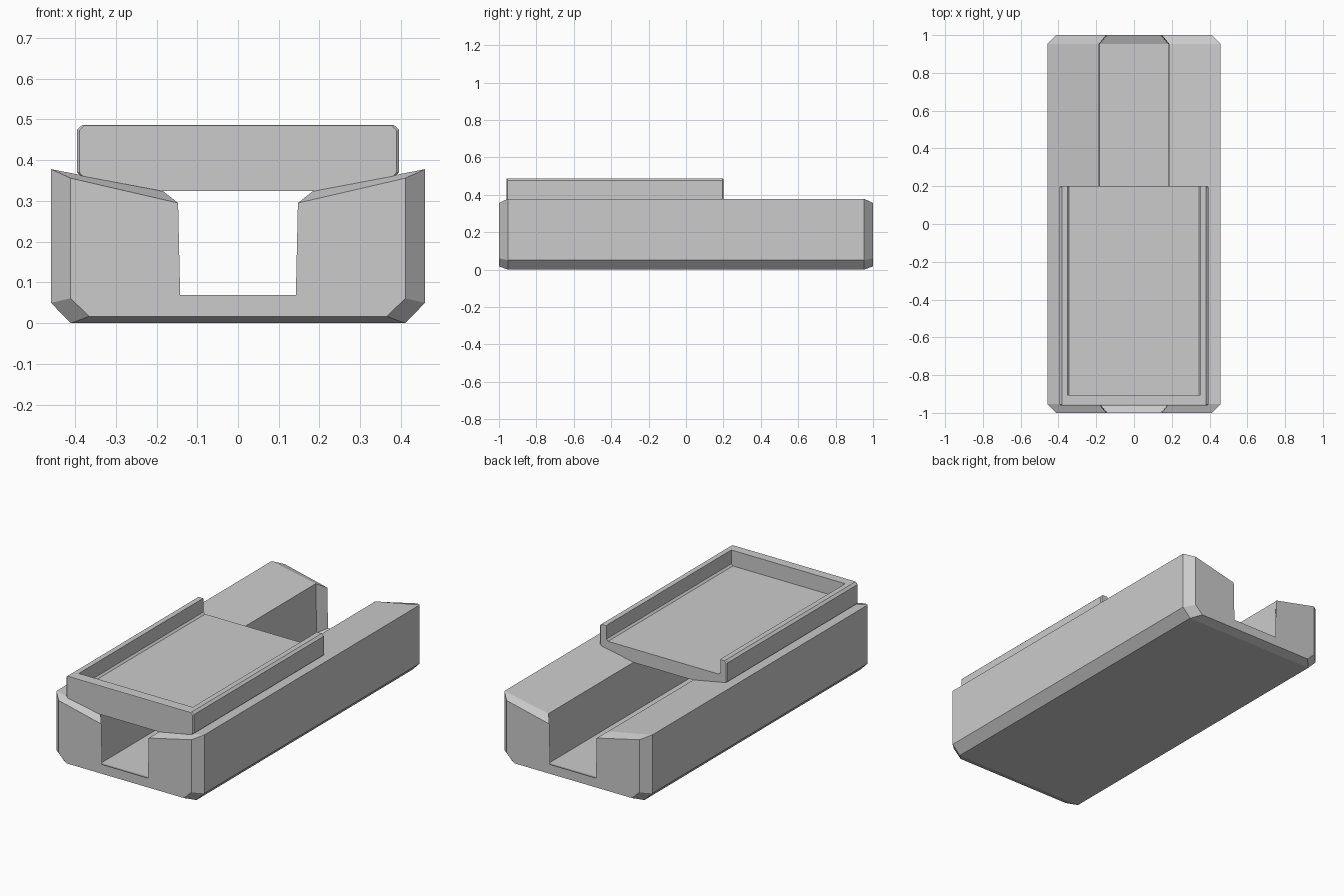
import bpy, bmesh

if "Cube" in bpy.data.objects:
    bpy.data.objects.remove(bpy.data.objects["Cube"])


def mirrored(half):
    """Close a half profile (x > 0, listed bottom to top) across x = 0."""
    return half + [(-x, z) for x, z in reversed(half)]


def loft(name, sections):
    """Skin a list of (y, profile) sections and cap both ends."""
    bm = bmesh.new()
    rings = [[bm.verts.new((x, y, z)) for x, z in prof] for y, prof in sections]
    n = len(rings[0])
    for a, b in zip(rings, rings[1:]):
        for i in range(n):
            j = (i + 1) % n
            bm.faces.new((a[i], a[j], b[j], b[i]))
    bm.faces.new(rings[0])
    bm.faces.new(rings[-1])
    bmesh.ops.recalc_face_normals(bm, faces=bm.faces)
    mesh = bpy.data.meshes.new(name)
    bm.to_mesh(mesh)
    bm.free()
    obj = bpy.data.objects.new(name, mesh)
    bpy.context.collection.objects.link(obj)
    return obj


# Channelled base: full section along the body, smaller section at both ends
body = mirrored([(0.41, 0), (0.459, 0.05), (0.459, 0.378),
                 (0.185, 0.325), (0.18, 0.05)])
tip = mirrored([(0.365, 0.017), (0.411, 0.061), (0.411, 0.356),
                (0.147, 0.295), (0.142, 0.069)])
loft("channel_base", [(-1, tip), (-0.953, body), (0.953, body), (1, tip)])

# Tray block with a V-shaped underside resting on the sloped base top
outer = mirrored([(0.185, 0.324), (0.386, 0.362), (0.395, 0.37),
                  (0.395, 0.475), (0.382, 0.487)])
nose = mirrored([(0.185, 0.324), (0.381, 0.361), (0.389, 0.37),
                 (0.389, 0.473), (0.378, 0.485)])
tray = loft("tray", [(-0.96, nose), (-0.955, outer), (0.195, outer), (0.2, nose)])

# Recess, open at the back, with a small chamfer where rails meet the floor
recess = mirrored([(0.343, 0.4), (0.353, 0.41), (0.353, 0.6)])
cutter = loft("recess_cutter", [(-0.905, recess), (0.4, recess)])
cutter.hide_render = True
cut = tray.modifiers.new("recess", 'BOOLEAN')
cut.operation = 'DIFFERENCE'
cut.solver = 'EXACT'
cut.object = cutter
bpy.context.view_layer.objects.active = tray
tray.select_set(True)
bpy.ops.object.modifier_apply(modifier=cut.name)
bpy.data.objects.remove(cutter)
